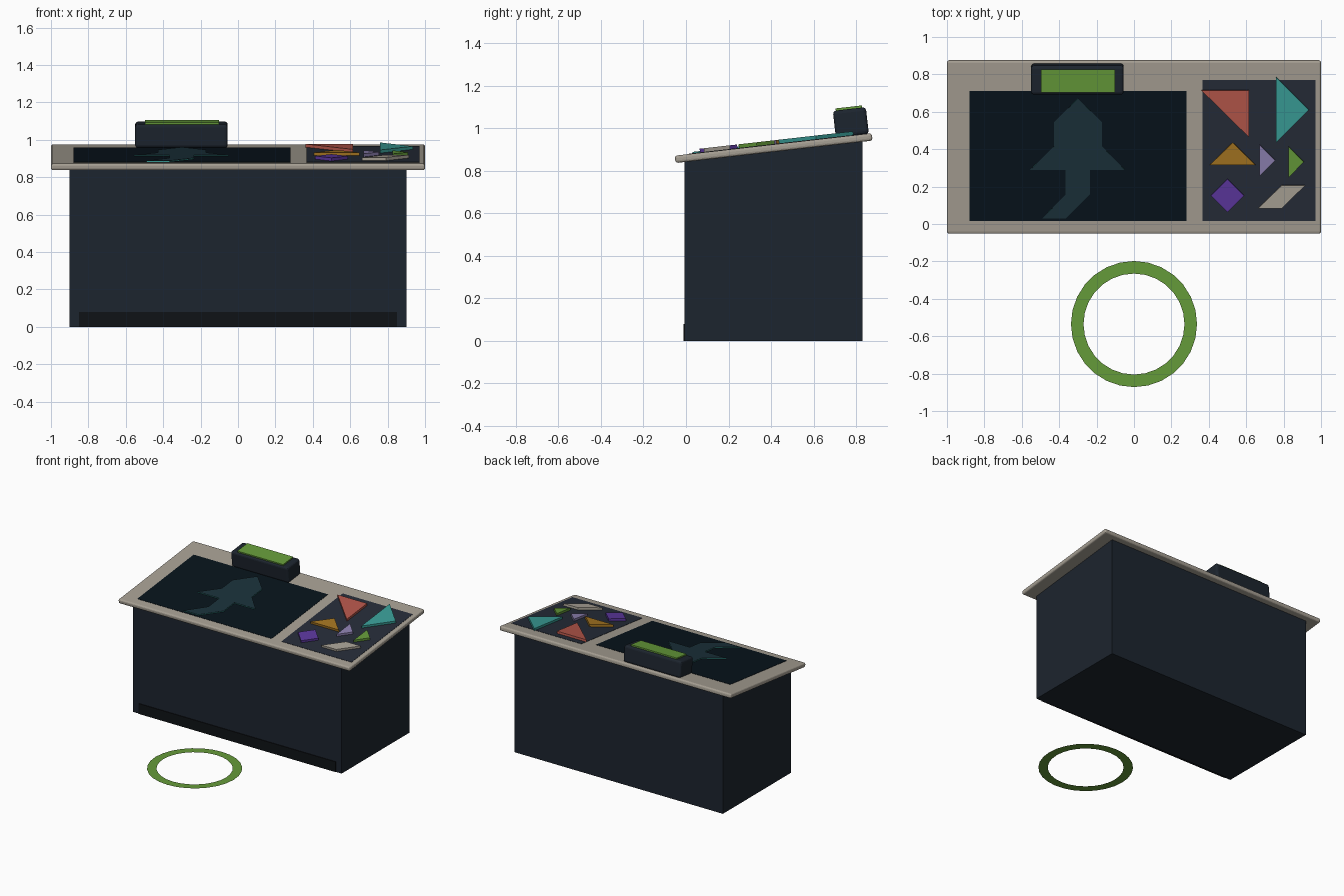
import bpy, bmesh, math
from mathutils import Matrix, Vector

if "Cube" in bpy.data.objects:
    bpy.data.objects.remove(bpy.data.objects["Cube"])

TILT = math.radians(6.5)
CY, CZ, THICK = 0.412, 0.906, 0.035          # centre and thickness of the tilted top
TOP = THICK / 2
FRAME = Matrix.Translation((0, CY, CZ)) @ Matrix.Rotation(TILT, 4, 'X')


def material(name, hexcode):
    lin = [(int(hexcode[i:i + 2], 16) / 255) ** 2.2 for i in (0, 2, 4)]
    m = bpy.data.materials.new(name)
    m.diffuse_color = (*lin, 1)
    m.use_nodes = True
    m.node_tree.nodes["Principled BSDF"].inputs["Base Color"].default_value = m.diffuse_color
    return m


MATS = {n: material(n, h) for n, h in {
    "slate": "222932", "black": "16191c", "stone": "a59e92", "screen": "101a21",
    "tray": "2a303b", "shadow": "20343c", "teal": "3c9c96", "red": "b4574c",
    "gold": "a37426", "lilac": "8b7fae", "green": "65993c", "purple": "5c3a9c",
    "cream": "a8a195"}.items()}


def finish(name, bm, mat, matrix=Matrix(), bevel=0):
    bmesh.ops.recalc_face_normals(bm, faces=bm.faces)
    me = bpy.data.meshes.new(name)
    bm.to_mesh(me)
    bm.free()
    ob = bpy.data.objects.new(name, me)
    bpy.context.collection.objects.link(ob)
    ob.matrix_world = matrix
    me.materials.append(MATS[mat])
    if bevel:
        mod = ob.modifiers.new("bevel", 'BEVEL')
        mod.width, mod.segments = bevel, 3
    return ob


def prism(name, points, direction, mat, matrix=Matrix(), bevel=0):
    bm = bmesh.new()
    face = bm.faces.new([bm.verts.new(p) for p in points])
    ext = bmesh.ops.extrude_face_region(bm, geom=[face])
    verts = [v for v in ext["geom"] if isinstance(v, bmesh.types.BMVert)]
    bmesh.ops.translate(bm, verts=verts, vec=Vector(direction))
    return finish(name, bm, mat, matrix, bevel)


def on_top(name, outline, lift, height, mat, bevel=0):
    """Plan-view outline laid on the tilted surface, lifted and extruded along its normal."""
    w = TOP + lift
    pts = [(x, (y - CY + (w + height) * math.sin(TILT)) / math.cos(TILT), w) for x, y in outline]
    return prism(name, pts, (0, 0, height), mat, FRAME, bevel)


def rect(x0, x1, y0, y1):
    return [(x0, y0), (x1, y0), (x1, y1), (x0, y1)]


# Cabinet with sloping top edge, and kick strip
def under(y):
    return CZ - TOP / math.cos(TILT) + (y - CY) * math.tan(TILT)


prism("cabinet", [(-0.9, -0.007, 0), (-0.9, 0.83, 0), (-0.9, 0.83, under(0.83)),
                  (-0.9, -0.007, under(-0.007))], (1.8, 0, 0), "slate")
prism("kick_strip", [(-0.85, y, z) for y, z in rect(-0.012, 0.01, 0, 0.08)], (1.7, 0, 0), "black")

# Tilted table top
prism("table_top", [(x, y, -TOP) for x, y in rect(-1, 1, -0.466, 0.466)],
      (0, 0, THICK), "stone", FRAME, 0.012)

# Screen and piece tray
on_top("screen", rect(-0.88, 0.28, 0.015, 0.71), -0.004, 0.006, "screen")
on_top("piece_tray", rect(0.365, 0.97, 0.015, 0.77), -0.004, 0.006, "tray")

# Rocket silhouette: glowing edge with a dark cap
rocket = [(-0.30, 0.67), (-0.17, 0.543), (-0.17, 0.414), (-0.05, 0.29), (-0.235, 0.29),
          (-0.235, 0.158), (-0.365, 0.03), (-0.49, 0.03), (-0.365, 0.158), (-0.365, 0.29),
          (-0.555, 0.29), (-0.428, 0.414), (-0.428, 0.543)]
on_top("silhouette_edge", rocket, 0.001, 0.006, "teal")
on_top("silhouette", rocket, 0.007, 0.001, "shadow")

# Loose puzzle pieces
pieces = {
    "red": [(0.36, 0.714), (0.615, 0.463), (0.615, 0.714)],
    "teal": [(0.76, 0.785), (0.76, 0.435), (0.935, 0.61)],
    "gold": [(0.405, 0.315), (0.65, 0.315), (0.528, 0.435)],
    "lilac": [(0.67, 0.425), (0.67, 0.255), (0.755, 0.34)],
    "green": [(0.825, 0.415), (0.825, 0.247), (0.908, 0.331)],
    "purple": [(0.5, 0.24), (0.412, 0.152), (0.5, 0.064), (0.588, 0.152)],
    "cream": [(0.663, 0.083), (0.79, 0.083), (0.915, 0.206), (0.79, 0.206)]}
for colour, outline in pieces.items():
    on_top(f"{colour}_piece", outline, 0.001, 0.018, colour)

# Sensor box at the back with a green lid
on_top("back_box", rect(-0.55, -0.055, 0.69, 0.845), -0.002, 0.127, "slate", 0.016)
on_top("box_lid", rect(-0.498, -0.102, 0.703, 0.826), 0.12, 0.015, "green")

# Flat floor ring in front
bm = bmesh.new()
N = 28
loops = [[bm.verts.new((r * math.cos(2 * math.pi * i / N), r * math.sin(2 * math.pi * i / N), 0))
          for i in range(N)] for r in (0.27, 0.337)]
for i in range(N):
    j = (i + 1) % N
    bm.faces.new((loops[0][i], loops[1][i], loops[1][j], loops[0][j]))
finish("floor_ring", bm, "green", Matrix.Translation((0, -0.535, 0.002)))
